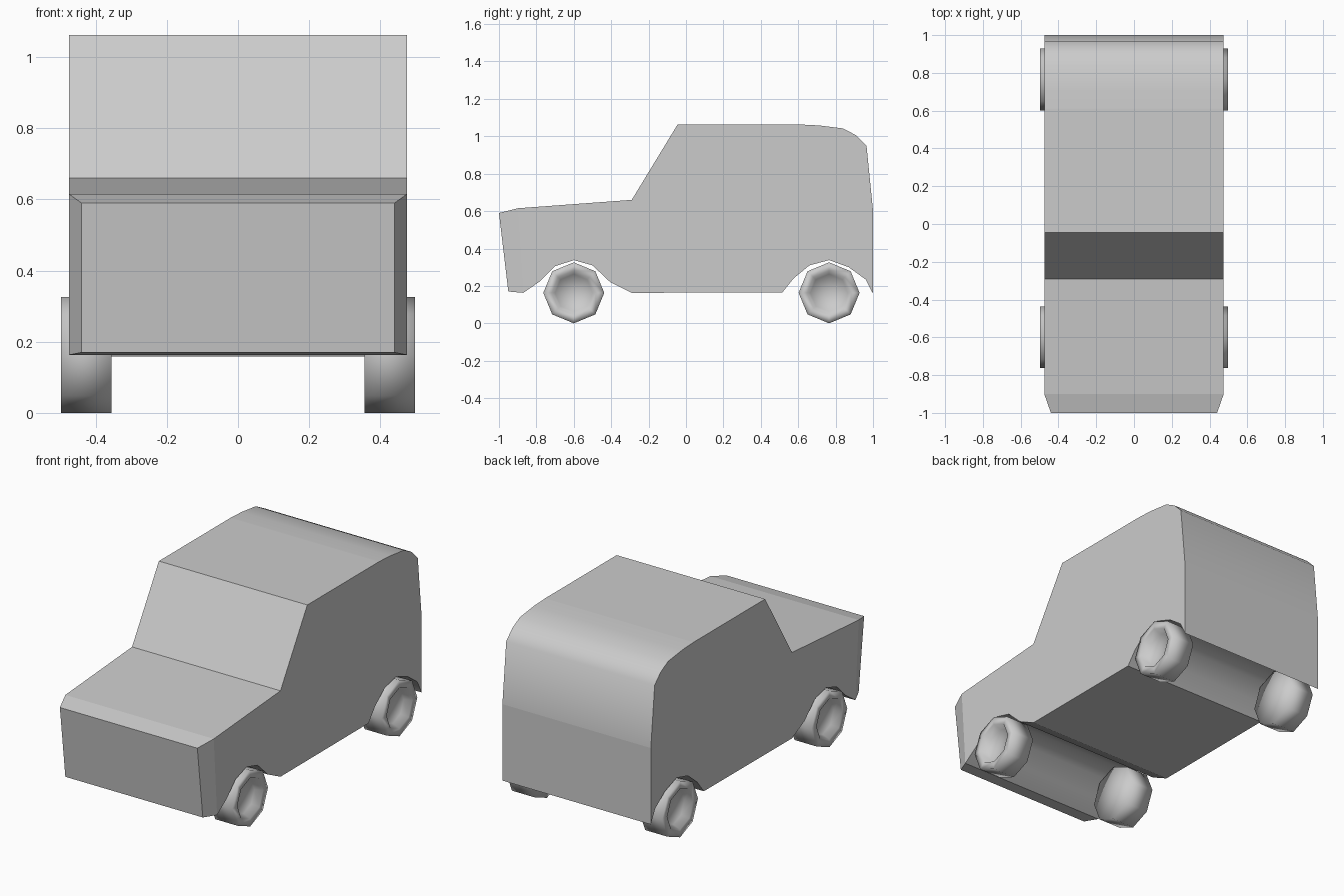
import bpy, bmesh, math

cube = bpy.data.objects.get("Cube")
if cube:
    bpy.data.objects.remove(cube, do_unlink=True)

grey = bpy.data.materials.new("light_grey")
grey.use_nodes = True
GREY = (0.6, 0.6, 0.6, 1)
grey.diffuse_color = GREY
grey.node_tree.nodes["Principled BSDF"].inputs["Base Color"].default_value = GREY


def finish(name, bm):
    bmesh.ops.recalc_face_normals(bm, faces=bm.faces)
    mesh = bpy.data.meshes.new(name)
    bm.to_mesh(mesh)
    bm.free()
    mesh.materials.append(grey)
    obj = bpy.data.objects.new(name, mesh)
    bpy.context.collection.objects.link(obj)
    return obj


# Body: side profile (y, z) spanned across the width, with tapered nose corners
HALF, NOSE_HALF = 0.475, 0.44
nose_top, nose_bottom = (-1, .59), (-.95, .17)
profile = [
    nose_top, (-.9, .615), (-.29, .66), (-.045, 1.063),             # bonnet, windscreen
    (.61, 1.063), (.71, 1.058), (.84, 1.042), (.91, 1.005),         # roof
    (.965, .95), (1, .6), (1, .158),                                # tail
    (.96, .235), (.87, .3), (.765, .338), (.66, .31), (.575, .24), (.515, .165),   # rear arch
    (-.29, .163), (-.405, .22), (-.5, .31), (-.6, .338), (-.7, .305), (-.78, .225),  # front arch
    (-.87, .163), nose_bottom]

bm = bmesh.new()
sides = []
for s in (-1, 1):
    sides.append([bm.verts.new((s * (NOSE_HALF if p in (nose_top, nose_bottom) else HALF), *p))
                  for p in profile])
a, b = sides
n = len(profile)
for i in range(n):
    j = (i + 1) % n
    f = bm.faces.new((a[i], a[j], b[j], b[i]))
    mid = f.calc_center_median()
    rear_curve = mid.y > .6 and mid.z > .6
    arch = .18 < mid.z < .34 and abs(mid.y) < .99
    f.smooth = rear_curve or arch
for v in sides:
    bm.faces.new(v[1:-1])                       # flat side
    bm.faces.new((v[0], v[1], v[-2], v[-1]))    # nose corner
finish("body", bm)


# Wheels: eight-sided turned profile (distance from centre line, radius) with a dished hub
def wheel(name, side, y):
    section = [(.355, 0), (.355, .163), (.498, .163), (.498, .118), (.455, .1), (.455, 0)]
    bm = bmesh.new()
    verts = [bm.verts.new((side * x, y, .163 + r)) for x, r in section]
    edges = [bm.edges.new(pair) for pair in zip(verts, verts[1:])]
    bmesh.ops.spin(bm, geom=verts + edges, cent=(0, y, .163), axis=(1, 0, 0),
                   angle=math.tau, steps=8)
    bmesh.ops.remove_doubles(bm, verts=bm.verts, dist=.0005)
    for f in bm.faces:
        f.smooth = True
    finish(name, bm)


for side, side_name in ((1, "left"), (-1, "right")):
    wheel("front_wheel_" + side_name, side, -.6)
    wheel("rear_wheel_" + side_name, side, .765)
